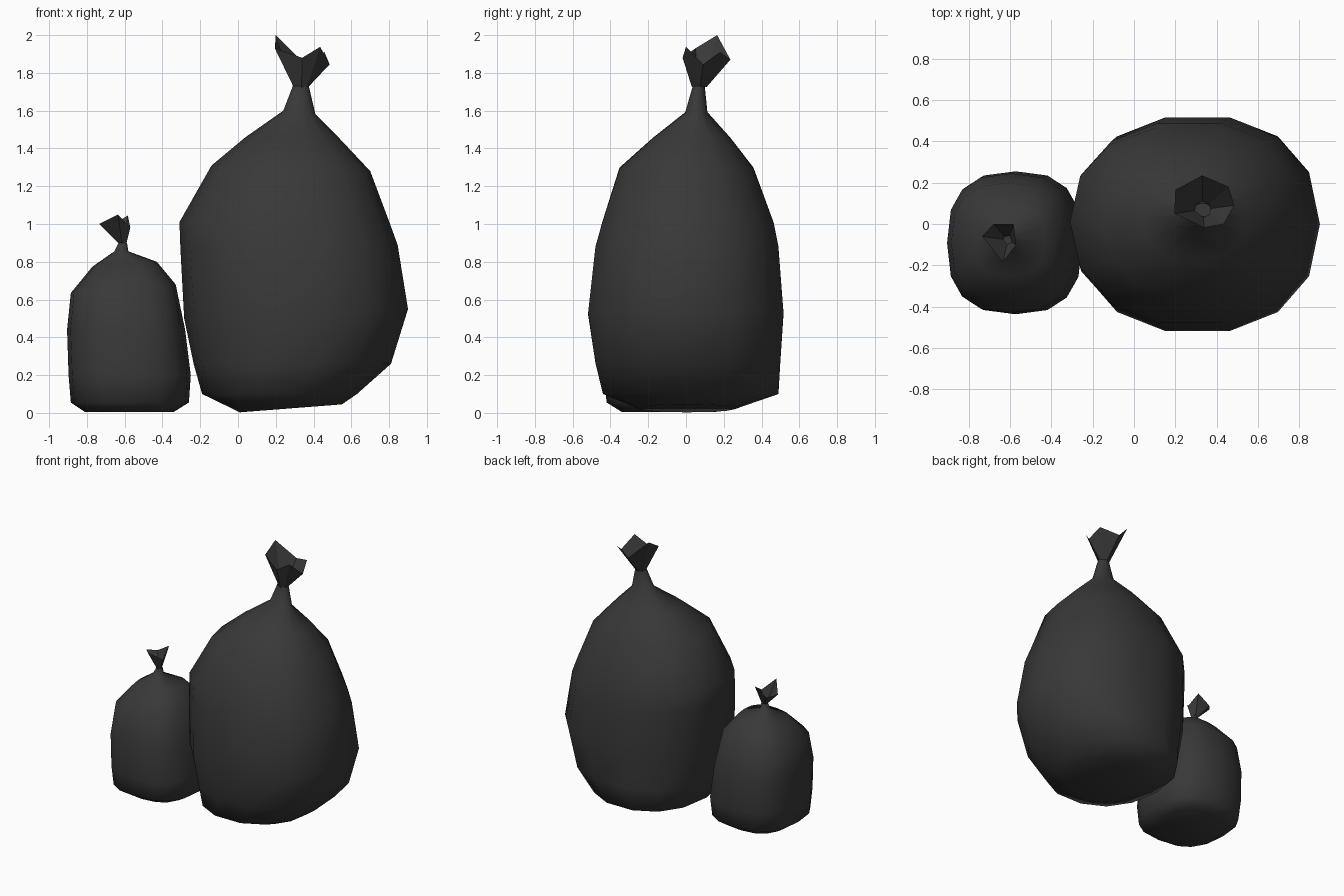
import bpy, bmesh, math

plastic = bpy.data.materials.new("black plastic")
plastic.diffuse_color = (0.04, 0.04, 0.04, 1)


def finish(bm, name, smooth):
    bmesh.ops.recalc_face_normals(bm, faces=bm.faces)
    me = bpy.data.meshes.new(name)
    bm.to_mesh(me)
    bm.free()
    me.materials.append(plastic)
    for p in me.polygons:
        p.use_smooth = smooth
    ob = bpy.data.objects.new(name, me)
    bpy.context.collection.objects.link(ob)


def bridge(bm, a, b):
    n = len(a)
    for i in range(n):
        j = (i + 1) % n
        bm.faces.new((a[i], a[j], b[j], b[i]))


def spow(v, e):
    return math.copysign(abs(v) ** e, v)


def bag(name, rings, sides, power):
    """Loft of rounded-square rings: (x left, z left, x right, z right, y front, y back)."""
    bm = bmesh.new()
    prev = None
    for k, (x0, z0, x1, z1, y0, y1) in enumerate(rings):
        ring = []
        n = power if k < len(rings) - 2 else 2      # round neck
        for i in range(sides):
            t = 2 * math.pi * i / sides
            u, v = spow(math.cos(t), 2 / n), spow(math.sin(t), 2 / n)
            f = (u + 1) / 2
            ring.append(bm.verts.new((x0 + (x1 - x0) * f,
                                      (y0 + y1) / 2 + (y1 - y0) / 2 * v,
                                      z0 + (z1 - z0) * f)))
        if prev:
            bridge(bm, prev, ring)
        else:
            bm.faces.new(ring)
        prev = ring
    finish(bm, name, True)


def flare(name, c, r, rim):
    """Open crumpled collar from the tied neck to an uneven rim."""
    bm = bmesh.new()
    base = []
    for x, y, z in rim:
        a = math.atan2(y - c[1], x - c[0])
        base.append(bm.verts.new((c[0] + r * math.cos(a), c[1] + r * math.sin(a), c[2])))
    bridge(bm, base, [bm.verts.new(p) for p in rim])
    finish(bm, name, False)


# large bag
bag("large_bag", [
    (0.01, 0.003, 0.55, 0.045, -0.25, 0.26),
    (-0.19, 0.10, 0.63, 0.10, -0.45, 0.50),
    (-0.235, 0.26, 0.81, 0.26, -0.49, 0.51),
    (-0.285, 0.50, 0.90, 0.55, -0.53, 0.528),
    (-0.305, 0.87, 0.845, 0.89, -0.49, 0.50),
    (-0.31, 1.01, 0.805, 1.00, -0.455, 0.475),
    (-0.14, 1.31, 0.70, 1.28, -0.36, 0.365),
    (0.04, 1.46, 0.54, 1.45, -0.18, 0.24),
    (0.24, 1.60, 0.41, 1.58, -0.005, 0.115),
    (0.29, 1.73, 0.375, 1.73, 0.035, 0.10)], 14, 2.25)
flare("large_bag_collar", (0.333, 0.07, 1.725), 0.039, [
    (0.20, 0.165, 2.0), (0.195, 0.05, 1.93), (0.34, -0.018, 1.88),
    (0.435, 0.0, 1.938), (0.485, 0.09, 1.845), (0.458, 0.18, 1.91),
    (0.33, 0.235, 1.87)])

# small bag
bag("small_bag", [
    (-0.81, 0.005, -0.34, 0.005, -0.34, 0.16),
    (-0.885, 0.055, -0.26, 0.055, -0.42, 0.235),
    (-0.897, 0.20, -0.25, 0.20, -0.437, 0.255),
    (-0.905, 0.44, -0.28, 0.44, -0.43, 0.245),
    (-0.885, 0.635, -0.33, 0.68, -0.38, 0.20),
    (-0.77, 0.775, -0.43, 0.80, -0.25, 0.08),
    (-0.655, 0.855, -0.58, 0.855, -0.115, -0.04),
    (-0.632, 0.90, -0.588, 0.90, -0.10, -0.056)], 16, 2.6)
flare("small_bag_collar", (-0.61, -0.078, 0.897), 0.022, [
    (-0.735, -0.06, 1.0), (-0.635, -0.185, 1.05), (-0.57, -0.10, 0.98),
    (-0.583, 0.0, 1.045), (-0.68, 0.0, 0.985)])
